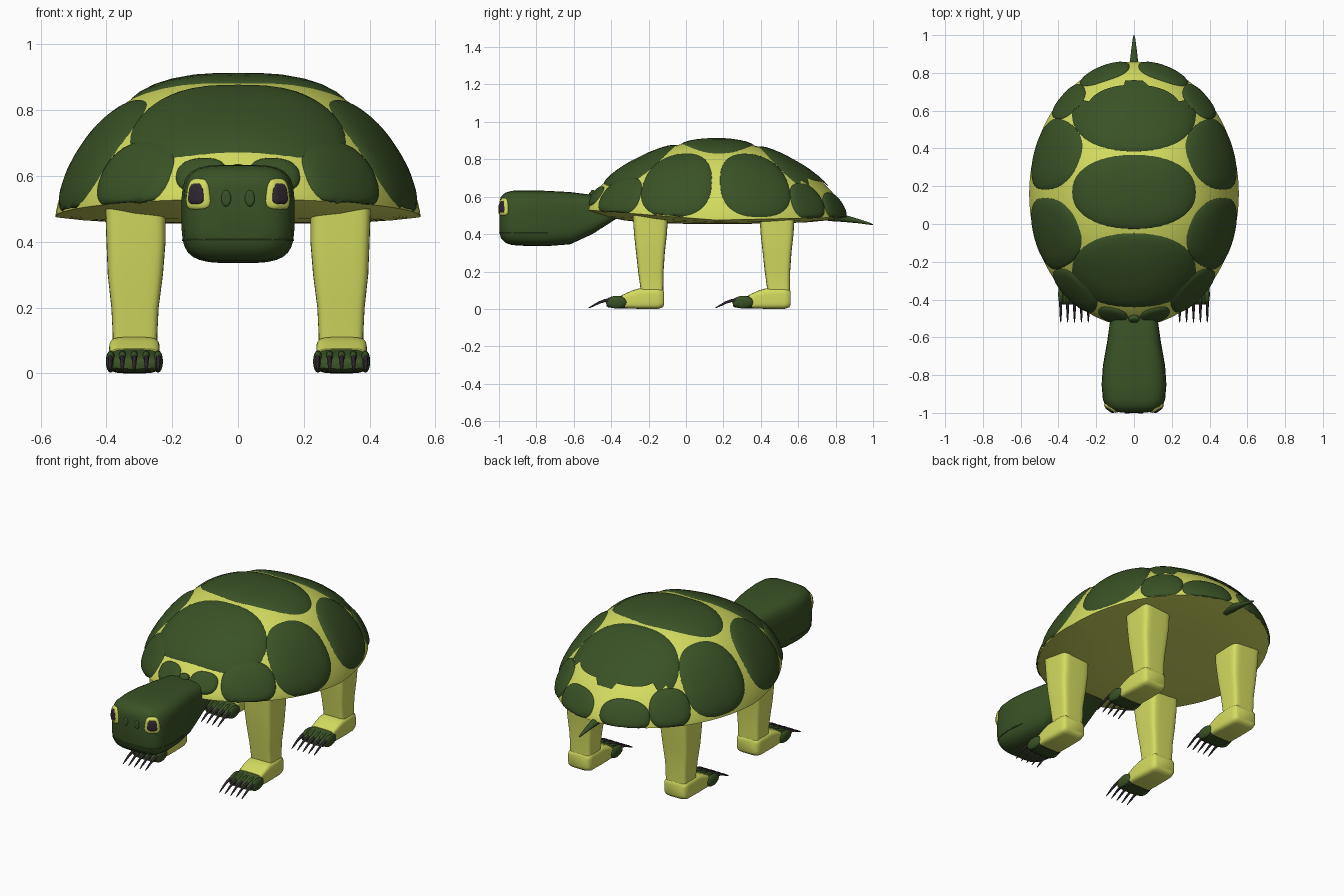
import bpy, bmesh, math
from mathutils import Vector
from mathutils.bvhtree import BVHTree

if "Cube" in bpy.data.objects:
    bpy.data.objects.remove(bpy.data.objects["Cube"])


def material(name, rgb):
    m = bpy.data.materials.new(name)
    m.use_nodes = True
    m.diffuse_color = (*rgb, 1)
    m.node_tree.nodes["Principled BSDF"].inputs["Base Color"].default_value = (*rgb, 1)
    return m


GREEN = material("dark green", (0.042, 0.084, 0.019))
YELLOW = material("olive yellow", (0.66, 0.72, 0.117))
DARK = material("dark claw", (0.03, 0.02, 0.03))


def finish(name, bm, mat, recalc=True, sharp=50):
    if recalc:
        bmesh.ops.recalc_face_normals(bm, faces=bm.faces)
    me = bpy.data.meshes.new(name)
    bm.to_mesh(me)
    bm.free()
    me.materials.append(mat)
    for p in me.polygons:
        p.use_smooth = True
    me.set_sharp_from_angle(angle=math.radians(sharp))
    ob = bpy.data.objects.new(name, me)
    bpy.context.collection.objects.link(ob)
    return ob


def bridge(bm, rings):
    for a, b in zip(rings, rings[1:]):
        n = len(a)
        for i in range(n):
            j = (i + 1) % n
            bm.faces.new((a[i], a[j], b[j], b[i]))


def superellipse(t, power):
    c, s = math.cos(t), math.sin(t)
    return (math.copysign(abs(c) ** (2 / power), c),
            math.copysign(abs(s) ** (2 / power), s))


def loft(name, sections, mat, power=4, n=32):
    """Skin over sections given as (centre, half axis, half axis)."""
    bm = bmesh.new()
    rings = []
    for c, u, v in sections:
        ring = []
        for i in range(n):
            a, b = superellipse(math.tau * (i + 0.5) / n, power)
            ring.append(bm.verts.new(Vector(c) + a * Vector(u) + b * Vector(v)))
        rings.append(ring)
    bridge(bm, rings)
    bm.faces.new(rings[0])
    bm.faces.new(rings[-1])
    return finish(name, bm, mat)


def loft_y(name, rows, mat, x=0, dy=0, power=4):
    """Skin along y from rows of (y, half width, bottom, top)."""
    return loft(name, [((x, y + dy, (lo + hi) / 2), (w, 0, 0), (0, 0, (hi - lo) / 2))
                       for y, w, lo, hi in rows], mat, power)


def tube(name, points, radii, mat):
    cu = bpy.data.curves.new(name, "CURVE")
    cu.dimensions = "3D"
    cu.bevel_depth = 1
    cu.bevel_resolution = 2
    cu.use_fill_caps = True
    sp = cu.splines.new("POLY")
    sp.points.add(len(points) - 1)
    for p, co, r in zip(sp.points, points, radii):
        p.co = (*co, 1)
        p.radius = r
    cu.materials.append(mat)
    ob = bpy.data.objects.new(name, cu)
    bpy.context.collection.objects.link(ob)


def tree_of(ob):
    return BVHTree.FromPolygons([v.co for v in ob.data.vertices],
                                [p.vertices for p in ob.data.polygons])


def patch(name, tree, centre, d, ru, rv, mat, power=2.2, flare=0.0, lift=0.016, sink=0.004):
    """Domed plate projected onto a surface along direction d."""
    centre, d = Vector(centre), Vector(d).normalized()
    u = Vector((1, 0, 0)) if abs(d.z) > 0.99 else d.cross(Vector((0, 0, 1))).normalized()
    v = u.cross(d)

    def place(a, b, h):
        p = centre + u * a * ru * (1 - flare * b) + v * b * rv
        hit, nor, _, _ = tree.ray_cast(p - d * 0.5, d, 0.75)
        if hit is None:
            hit, nor, _, _ = tree.find_nearest(p)
        if nor.dot(d) > 0:
            nor = -d
        return bm.verts.new(hit + nor * h)

    bm = bmesh.new()
    n, rings = 48, []
    for r in (1, 0.985, 0.95, 0.88, 0.75, 0.6, 0.4, 0.2):
        h = lift * (1 - r ** 8) ** 0.7 - sink
        rings.append([place(*(r * k for k in superellipse(math.tau * i / n, power)), h)
                      for i in range(n)])
    bridge(bm, rings)
    bm.faces.new(rings[-1])
    return finish(name, bm, mat, recalc=False, sharp=80)


# Shell: elliptical dome, steeper at the flanks than at the ends, and a shallow belly
bm = bmesh.new()
N, rings = 96, []
levels = [(math.sin(math.pi / 2 * k / 20), True) for k in range(1, 21)]
levels += [(r, False) for r in (0.97, 0.85, 0.7, 0.5, 0.25, 0.02)]
for r, upper in levels:
    ring = []
    for i in range(N):
        t = math.tau * i / N
        c, s = math.cos(t), math.sin(t)
        rim = 0.475 + (0.015 * s if s > 0 else -0.055 * s)
        if upper:
            h = max(0, 1 - r ** (2.8 - 0.9 * s * s)) ** 0.7
            z = rim + (0.902 - rim) * h
        else:
            z = 0.455 + (rim - 0.455) * r ** 4
        ring.append(bm.verts.new((0.555 * r * c, 0.16 + 0.7 * r * s, z)))
    rings.append(ring)
bridge(bm, rings)
bm.faces.new(rings[0])
bm.faces.new(rings[-1])
shell = finish("shell", bm, YELLOW)
shell_tree = tree_of(shell)

# Scutes along the back
for name, y in (("front", -0.245), ("middle", 0.17), ("rear", 0.58)):
    patch(name + "_back_scute", shell_tree, (0, y, 0.9), (0, 0, -1), 0.335, 0.2, GREEN)
patch("neck_scute", shell_tree, (0, -0.53, 0.62), (0, 1, -0.3), 0.03, 0.022, GREEN, lift=0.025)

# Paired scutes: name, centre, inward direction, half sizes, flare
SCUTES = (
    ("front_side", (0.46, -0.055, 0.69), (-0.8, 0.22, -0.45), 0.195, 0.21, 0.12),
    ("rear_side", (0.46, 0.375, 0.69), (-0.8, -0.22, -0.45), 0.195, 0.21, 0.12),
    ("front_corner", (0.33, -0.37, 0.615), (-0.6, 0.7, -0.35), 0.15, 0.12, 0.1),
    ("rear_corner", (0.37, 0.67, 0.59), (-0.65, -0.65, -0.35), 0.115, 0.11, 0.08),
    ("tail", (0.16, 0.81, 0.555), (-0.25, -0.85, -0.4), 0.14, 0.085, 0.08),
    ("collar", (0.115, -0.52, 0.615), (-0.1, 1, -0.3), 0.08, 0.06, 0.0),
)
for side, sx in (("left", 1), ("right", -1)):
    for name, c, d, ru, rv, fl in SCUTES:
        patch(f"{side}_{name}_scute", shell_tree, (c[0] * sx, c[1], c[2]),
              (d[0] * sx, d[1], d[2]), ru, rv, GREEN, 2.4, fl)

# Head and neck
head = loft_y("head_and_neck", [
    (-0.998, 0.07, 0.41, 0.57), (-0.99, 0.115, 0.38, 0.6), (-0.965, 0.15, 0.352, 0.622),
    (-0.93, 0.165, 0.341, 0.632), (-0.85, 0.172, 0.336, 0.634), (-0.75, 0.165, 0.335, 0.632),
    (-0.62, 0.142, 0.345, 0.625), (-0.5, 0.125, 0.4, 0.61), (-0.36, 0.118, 0.49, 0.59),
    (-0.25, 0.1, 0.52, 0.57)], GREEN)
head_tree = tree_of(head)

# Lip around the muzzle
lip = []
for i in range(33):
    a = 0.35 - (math.pi + 0.7) * i / 32
    lip.append(head_tree.ray_cast(Vector((0, -0.8, 0.405)),
                                  Vector((math.cos(a), math.sin(a), 0)))[0])
tube("lip", lip, [0.003] * len(lip), GREEN)

# Eyes and nostrils
for side, sx in (("left", 1), ("right", -1)):
    eye, look = (0.117 * sx, -0.97, 0.545), (-0.7 * sx, 0.75, 0)
    patch(side + "_eye_rim", head_tree, eye, look, 0.04, 0.047, YELLOW, 3.5, 0.15, 0.009, 0.002)
    patch(side + "_eye", head_tree, eye, look, 0.027, 0.034, DARK, 3.5, 0.15, 0.013, 0.002)
    patch(side + "_nostril", head_tree, (0.036 * sx, -1, 0.532), (0, 1, 0),
          0.015, 0.025, GREEN, 2, 0, 0.006, 0.001)

# Legs, feet, toes and claws
LEG = ((0.51, 0.312, 0.092, -0.19, 0.095), (0.4, 0.31, 0.09, -0.19, 0.088),
       (0.3, 0.312, 0.084, -0.19, 0.077), (0.2, 0.313, 0.072, -0.188, 0.068),
       (0.12, 0.313, 0.068, -0.183, 0.062), (0.05, 0.314, 0.068, -0.18, 0.058))
for pos, dy in (("front", 0), ("rear", 0.677)):
    for side, sx in (("left", 1), ("right", -1)):
        tag = f"{pos}_{side}"
        x = 0.315 * sx
        loft(tag + "_leg", [((cx * sx, yc + dy, z), (w, 0, 0), (0, hy, 0))
                            for z, cx, w, yc, hy in LEG], YELLOW, 6)
        loft_y(tag + "_foot", [(-0.117, 0.06, 0.022, 0.09), (-0.125, 0.07, 0.008, 0.105),
                               (-0.15, 0.075, 0, 0.112), (-0.25, 0.077, 0, 0.11),
                               (-0.29, 0.077, 0.002, 0.098), (-0.34, 0.075, 0.004, 0.075)],
               YELLOW, x, dy, 5)
        loft_y(tag + "_toe_pad", [(-0.325, 0.077, 0.001, 0.076), (-0.38, 0.075, 0.003, 0.062),
                                  (-0.415, 0.07, 0.008, 0.048), (-0.425, 0.06, 0.014, 0.038)],
               GREEN, x, dy, 4)
        for k in range(5):
            tx = x + (k - 2) * 0.0365
            bm = bmesh.new()
            bmesh.ops.create_uvsphere(bm, u_segments=12, v_segments=8, radius=1)
            bmesh.ops.scale(bm, verts=bm.verts, vec=(0.015, 0.058, 0.034))
            bmesh.ops.translate(bm, verts=bm.verts, vec=(tx * 0.985 + x * 0.015, -0.372 + dy, 0.036))
            finish(f"{tag}_toe_{k + 1}", bm, GREEN)
            claw = [(tx, y + dy, z) for y, z in
                    ((-0.4, 0.05), (-0.435, 0.044), (-0.465, 0.034), (-0.495, 0.018), (-0.52, 0.005))]
            tube(f"{tag}_claw_{k + 1}", claw, (0.009, 0.008, 0.0065, 0.005, 0.002), DARK)

# Tail
loft_y("tail", [(0.76, 0.028, 0.47, 0.52), (0.84, 0.024, 0.465, 0.505), (0.92, 0.015, 0.458, 0.482),
                (0.98, 0.007, 0.45, 0.462), (1.0, 0.002, 0.449, 0.453)], GREEN, power=2)
